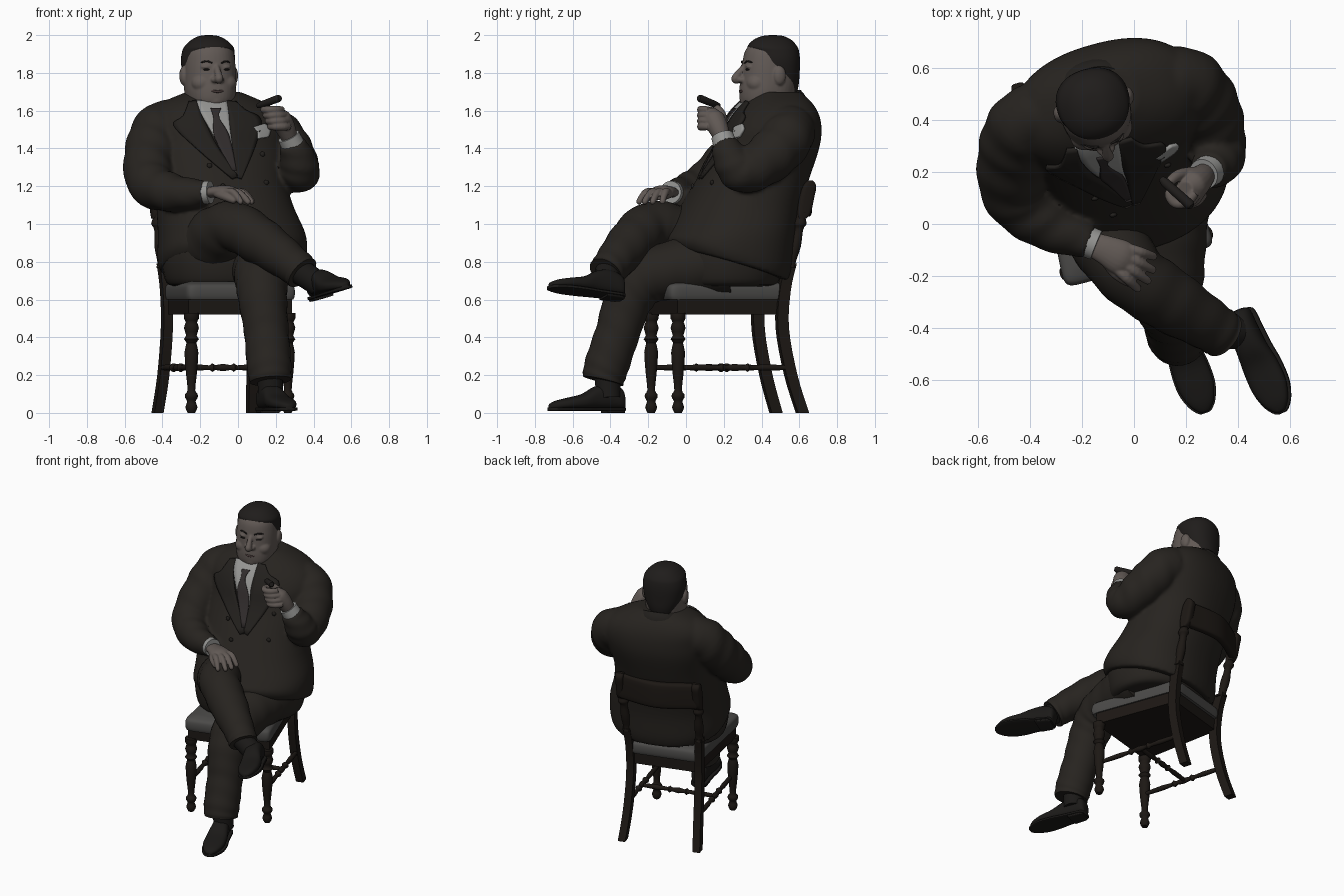
import bpy, bmesh, math
from math import sin, cos, pi
from mathutils import Vector, Matrix
from mathutils.bvhtree import BVHTree
YAW = math.radians(15.6)
U, B, Z = Vector((cos(YAW), sin(YAW), 0)), Vector((-sin(YAW), cos(YAW), 0)), Vector((0, 0, 1))  # side, back, up

def mat(name, *rgb):
    m = bpy.data.materials.new(name)
    m.diffuse_color = (*rgb, 1)
    return m
SUIT, LAPEL = mat("suit", .02, .017, .014), mat("lapel", .016, .014, .012)
SKIN, LIP = mat("skin", .12, .10, .09), mat("lip", .06, .04, .038)
WHITE, TIE = mat("shirt", .3, .3, .29), mat("tie", .03, .025, .025)
HAIR, WOOD = mat("hair", .014, .012, .011), mat("wood", .012, .009, .007)
CLOTH, LEATHER = mat("upholstery", .07, .068, .065), mat("leather", .011, .010, .009)

def finish(name, bm, m):
    bmesh.ops.recalc_face_normals(bm, faces=bm.faces)
    me = bpy.data.meshes.new(name)
    bm.to_mesh(me)
    ob = bpy.data.objects.new(name, me)
    me.materials.append(m)
    bpy.context.collection.objects.link(ob)
    return ob

def loft(name, rings, m, closed=True):
    bm = bmesh.new()
    vs = [[bm.verts.new(p) for p in r] for r in rings]
    for a, b in zip(vs, vs[1:]):
        for i in range(0 if closed else 1, len(a)):
            bm.faces.new((a[i-1], a[i], b[i], b[i-1]))
    for cap in (vs[0], vs[-1]) if closed else ():
        bm.faces.new(cap)
    return finish(name, bm, m)

def spline(P, k):
    out = []
    for i in range(len(P) - 1):
        quad = P[max(i - 1, 0)], P[i], P[i + 1], P[min(i + 2, len(P) - 1)]
        for t in [j / k for j in range(k)]:
            out.append([.5 * (2*q + (r-p)*t + (2*p-5*q+4*r-s)*t*t + (3*q-p-3*r+s)*t**3) for p, q, r, s in zip(*quad)])
    return out + [list(P[-1])]

def section(n, p):
    f = lambda c: math.copysign(abs(c) ** (2 / p), c)
    return [(f(cos(t)), f(sin(t))) for t in [2*pi*(i+.5)/n for i in range(n)]]

# horizontal sections (x, y, z, half width, half depth, tilt) turned with the sitter
def stack(name, rows, m, k=5, n=40, p=2.2, taper=0):
    rows = [tuple(r) + (0,) * (6 - len(r)) for r in rows]
    return loft(name, [[Vector((x, y, z + tl*v)) + U*a*u*(1 - taper*v) + B*b*v for u, v in section(n, p)]
                       for x, y, z, a, b, tl in spline(rows, k)], m)

# round sections perpendicular to a path (x, y, z, radius)
def limb(name, pts, m, k=8, n=20, fold=0, su=1, sv=1, p=2):
    rows = spline(pts, k)
    P = [Vector(r[:3]) for r in rows]
    side, rings = None, []
    for i, c in enumerate(P):
        t = (P[min(i+1, len(P)-1)] - P[max(i-1, 0)]).normalized()
        side = side or (t.cross(Z) if abs(t.z) < .95 else U)
        side = (side - t*side.dot(t)).normalized()
        rad = [rows[i][3] * (1 + fold*sin(i*1.25 + 2.5*sin(2*pi*j/n))) for j in range(n)]
        rings.append([c + side*u*su*r + side.cross(t)*v*sv*r for (u, v), r in zip(section(n, p), rad)])
    return loft(name, rings, m)

def blob(name, loc, size, m):
    bm = bmesh.new()
    M = Matrix.Translation(loc) @ Matrix.Rotation(YAW, 4, 'Z') @ Matrix.Diagonal((*size, 1))
    bmesh.ops.create_uvsphere(bm, u_segments=20, v_segments=14, radius=1, matrix=M)
    return finish(name, bm, m)

# melt overlapping parts into one smooth skin
def fuse(name, obs, voxel, smooth):
    ob, m = obs[0], obs[0].data.materials[0]
    with bpy.context.temp_override(active_object=ob, object=ob, selected_objects=obs, selected_editable_objects=obs):
        bpy.ops.object.join()
    ob.name = name
    rm = ob.modifiers.new("melt", 'REMESH')
    rm.mode, rm.voxel_size = 'VOXEL', voxel
    ob.modifiers.new("soften", 'SMOOTH').iterations = smooth
    ob.data = bpy.data.meshes.new_from_object(ob.evaluated_get(bpy.context.evaluated_depsgraph_get()))
    ob.modifiers.clear()
    ob.data.materials.clear()
    ob.data.materials.append(m)
    return ob

# chair, in its own frame
def C(x, y, z, *rest):
    return (*(Vector((.01, -.118, z)) + U*x + B*y), *rest)
TURN = [(0, .02), (.03, .032), (.06, .022), (.08, .033), (.1, .033), (.12, .02), (.2, .028), (.32, .037),
        (.37, .026), (.39, .04), (.41, .028), (.45, .04), (.48, .03), (.5, .04), (.53, .04)]
SPINDLE = [(.04, .013), (.25, .017), (.36, .012), (.39, .023), (.42, .013), (.5, .02), (.58, .013), (.61, .023), (.64, .012), (.75, .017), (.96, .013)]
for s, tag in ((-1, "left"), (1, "right")):
    stack("front_leg_" + tag, [C(s*.265, .005, z, r, r) for z, r in TURN], WOOD, 2, 20, 2)
    stack("back_leg_" + tag, [C(s*w, y, z, .026, .031) for w, y, z in
          ((.26, .69, 0), (.245, .63, .2), (.238, .585, .45), (.24, .595, .65), (.25, .625, .79))], WOOD, 4, 4, 20)
    stack("back_post_" + tag, [C(s*w, y, z, r, r) for w, y, z, r in ((.25, .62, .77, .036), (.252, .63, .8, .025),
          (.256, .65, .88, .031), (.26, .67, .97, .023), (.262, .675, 1, .036), (.263, .68, 1.03, .026), (.265, .69, 1.06, .03))], WOOD, 3, 16, 2)
    stack("back_cap_" + tag, [C(s*.266, y, z, .028, b) for y, z, b in
          ((.685, 1.03, .02), (.695, 1.06, .036), (.71, 1.14, .04), (.725, 1.2, .036), (.73, 1.23, .012))], WOOD, 4, 16, 4)
    limb("side_stretcher_" + tag, [C(s*.255, y*.64, .24, r) for y, r in SPINDLE], WOOD, 2, 12)
limb("cross_stretcher", [C((x-.5)*.54, .33, .24, r) for x, r in SPINDLE], WOOD, 2, 12)
limb("crest_rail", [C(x, y, 1.13, .09) for x, y in ((-.26, .71), (0, .775), (.26, .71))], WOOD, 8, 16, su=.3, p=5)
stack("seat_frame", [C(0, .295, z, .268, .31) for z in (.52, .61)], WOOD, 1, 4, 20, .1)
stack("seat", [C(0, .285, z, .275*w, .335*w) for z, w in ((.6, .98), (.62, 1), (.655, 1), (.68, .96), (.695, .8))], CLOTH, 3, 64, 16, .1)

# trousers
stack("pelvis", [(-.04, .2, z, a, a-.06) for z, a in ((.67, .28), (.69, .34), (.8, .365), (.9, .36))], SUIT, 4)
limb("crossed_leg", [(-.2, .2, .84, .19), (-.12, 0, .92, .17), (-.02, -.18, .985, .135), (.13, -.29, .9, .125),
     (.29, -.39, .785, .1), (.34, -.425, .74, .095)], SUIT, n=28, fold=.02)
limb("standing_leg", [(.13, .22, .8, .18), (.125, 0, .77, .16), (.125, -.2, .72, .145), (.13, -.3, .61, .13),
     (.15, -.36, .43, .118), (.165, -.42, .25, .118), (.172, -.44, .17, .11)], SUIT, n=28, fold=.015)
limb("crossed_ankle", [(.32, -.41, .755, .07), (.43, -.42, .68, .065)], LEATHER, 2)
limb("standing_ankle", [(.165, -.42, .25, .07), (.175, -.41, .08, .065)], LEATHER, 2)

# shoes
def shoe(name, heel, toe, up):
    d = Vector(toe) - Vector(heel)
    side = d.cross(Vector(up)).normalized()
    at = lambda u, t, h: Vector(heel) + side*u + d*t + side.cross(d.normalized())*h
    prof = spline(((0, .03, .09), (.04, .048, .13), (.2, .054, .155), (.38, .06, .14), (.55, .07, .1),
                   (.75, .07, .08), (.9, .05, .065), (.98, .025, .05), (1, .01, .04)), 4)
    loft(name + "_upper", [[at(w*u, t, .02 + (h-.02)*(v+1)/2) for u, v in section(24, 2.6)] for t, w, h in prof], LEATHER)
    loft(name + "_sole", [[at((w+.006)*u, t*1.01, .02 + .009*v) for u, v in section(16, 8)] for t, w, h in prof], LEATHER)
    loft(name + "_heel", [[at(w*u, t, .012 + .012*v) for u, v in section(16, 8)] for t, w in ((.01, .035), (.06, .052), (.26, .056))], LEATHER)
shoe("standing_shoe", (.135, -.33, 0), (.275, -.725, 0), (0, 0, 1))
shoe("crossed_shoe", (.415, -.335, .595), (.575, -.725, .645), (-.3, .1, 1))

# jacket
body = stack("body", [(-.03, .22, .78, .38, .31, -.09), (-.03, .22, .84, .395, .33, -.08), (-.035, .24, .95, .388, .325, -.02),
    (-.07, .29, 1.1, .36, .305), (-.09, .36, 1.25, .34, .285), (-.10, .43, 1.4, .355, .26), (-.10, .455, 1.5, .365, .245),
    (-.115, .47, 1.58, .345, .215), (-.13, .48, 1.645, .27, .17), (-.13, .49, 1.7, .14, .11)], SUIT, 6, 56, 2.3)
tree = BVHTree.FromPolygons([v.co for v in body.data.vertices], [p.vertices for p in body.data.polygons])
resting = limb("resting_sleeve", [(-.28, .44, 1.55, .1), (-.405, .4, 1.515, .135), (-.46, .29, 1.38, .14), (-.465, .12, 1.22, .123),
     (-.34, .0, 1.165, .1), (-.17, -.07, 1.165, .066)], SUIT, n=28, fold=.03)
raised = limb("raised_sleeve", [(.08, .53, 1.53, .1), (.19, .55, 1.48, .135), (.275, .45, 1.36, .135), (.32, .31, 1.275, .113),
     (.32, .245, 1.33, .1), (.285, .205, 1.43, .07)], SUIT, n=28, fold=.03)
jacket = fuse("jacket", [body, resting, raised], .012, 5)

# cloth panels laid on the chest between two (x, z) edges
def on_chest(x, z, off):
    hit = tree.ray_cast(Vector((x, -2, z)), Vector((0, 1, 0)))[0] or tree.find_nearest(Vector((x, .3, z)))[0]
    return hit - Vector((0, off, 0))
def patch(name, left, right, off, m):
    rows = [[on_chest(a[0]+(b[0]-a[0])*i/6, a[1]+(b[1]-a[1])*i/6, off) for i in range(7)]
            for a, b in zip(spline(left, 4), spline(right, 4))]
    mod = loft(name, rows, m, False).modifiers.new("thickness", 'SOLIDIFY')
    mod.thickness, mod.offset = .014, 0
patch("shirt_front", [(-.23, 1.65), (-.2, 1.59), (-.12, 1.45), (-.02, 1.27)], [(-.05, 1.65), (-.04, 1.59), (-.03, 1.45), (-.01, 1.27)], .003, WHITE)
patch("tie", [(-.145, 1.61), (-.13, 1.56), (-.125, 1.46), (-.03, 1.28)], [(-.09, 1.61), (-.1, 1.56), (-.045, 1.46), (-.01, 1.28)], .012, TIE)
patch("lapel_left", [(-.26, 1.645), (-.29, 1.57), (-.34, 1.52), (-.22, 1.4), (-.03, 1.24)],
      [(-.22, 1.65), (-.2, 1.59), (-.17, 1.53), (-.11, 1.41), (0, 1.25)], .01, LAPEL)
patch("lapel_right", [(-.06, 1.65), (-.05, 1.59), (-.045, 1.53), (-.03, 1.41), (-.01, 1.25)],
      [(-.01, 1.645), (.04, 1.6), (.12, 1.55), (.09, 1.41), (.02, 1.24)], .01, LAPEL)
patch("pocket_square", [(.08, 1.51), (.1, 1.48), (.1, 1.45)], [(.14, 1.53), (.17, 1.5), (.16, 1.46)], .01, WHITE)
for i, (x, z) in enumerate(((-.15, 1.31), (.13, 1.37), (-.08, 1.2), (.15, 1.22))):
    blob(f"button_{i}", on_chest(x, z, .004), (.014, .009, .014), LAPEL)
stack("shirt_collar", [(-.14, .445, z, a, a+.012, .03) for z, a in ((1.59, .14), (1.65, .135), (1.67, .12))], WHITE, 3)
stack("jacket_collar", [(-.14, .475, z, a, a*.93, .05) for z, a in ((1.58, .18), (1.63, .165), (1.66, .14))], LAPEL, 3)

# head, in its own frame
def F(u, v, z, *rest):
    return (*(Vector((-.15, .44, z)) + U*u - B*v), *rest)
face = [stack("head", [F(0, s, z, a, b) for z, s, a, b in ((1.58, -.01, .11, .11), (1.64, .012, .122, .138), (1.7, .01, .134, .148),
            (1.77, 0, .137, .15), (1.85, -.005, .134, .146), (1.92, -.012, .122, .136), (1.965, -.02, .09, .1), (1.985, -.02, .04, .04))], SKIN),
        limb("nose", [F(0, v, z, r) for v, z, r in ((.13, 1.845, .01), (.15, 1.82, .015), (.18, 1.78, .021), (.184, 1.765, .022), (.165, 1.75, .012))], SKIN, 5),
        blob("chin", F(0, .1, 1.655), (.065, .058, .045), SKIN)]
for s, tag in ((-1, "left"), (1, "right")):
    face += [blob("ear", F(s*.138, -.02, 1.785), (.022, .034, .05), SKIN), blob("cheek", F(s*.065, .088, 1.745), (.058, .054, .05), SKIN),
             blob("nostril", F(s*.02, .155, 1.763), (.017, .02, .015), SKIN), blob("eyelid", F(s*.052, .124, 1.832), (.03, .02, .012), SKIN)]
    blob("eye_" + tag, F(s*.052, .131, 1.818), (.02, .013, .006), HAIR)
    limb("brow_" + tag, [F(s*.025, .142, 1.852, .004), F(s*.055, .133, 1.862, .005), F(s*.088, .105, 1.85, .003)], HAIR, 4, 8)
fuse("head", face, .006, 4)
limb("mouth", [F(u, v, z, r) for u, v, z, r in ((-.055, .128, 1.722, .003), (-.03, .15, 1.706, .006), (0, .157, 1.701, .007),
     (.03, .15, 1.706, .006), (.055, .128, 1.722, .003))], LIP, 4, 10)
stack("hair", [F(0, -s, z, a, b) for z, s, a, b in ((1.7, .06, .09, .09), (1.74, .05, .112, .107), (1.79, .045, .13, .115), (1.86, .036, .142, .126),
      (1.91, .028, .138, .13), (1.94, .018, .127, .13), (1.975, .018, .09, .1), (1.995, .02, .05, .055), (2.0, .02, .012, .012))], HAIR)

# hands and cigar
limb("resting_cuff", [(-.2, -.06, 1.165, .062), (-.145, -.082, 1.168, .06)], WHITE, 3)
limb("raised_cuff", [(.295, .21, 1.41, .064), (.268, .192, 1.465, .06)], WHITE, 3)
rest = [limb("palm", [(-.17, -.075, 1.165, .04), (-.11, -.1, 1.17, .05), (-.05, -.13, 1.165, .06), (-.01, -.15, 1.155, .045)], SKIN, 6, su=1.15, sv=.65),
        limb("thumb", [(-.11, -.14, 1.16, .022), (-.07, -.19, 1.145, .022), (-.02, -.225, 1.125, .018), (-.01, -.23, 1.12, .006)], SKIN, 4)]
hold = [limb("palm", [(.275, .195, 1.45, .042), (.25, .17, 1.51, .054), (.22, .145, 1.56, .058), (.2, .135, 1.6, .03)], SKIN, 6),
        limb("thumb", [(.23, .2, 1.53, .022), (.175, .19, 1.58, .022), (.14, .165, 1.615, .018), (.135, .155, 1.625, .008)], SKIN, 4)]
D, S = Vector((.85, -.52, 0)), Vector((.52, .85, 0))
for i, k in enumerate((.9, 1.05, 1, .8)):
    base, z, o = Vector((-.04, -.135, 0)) + S*(i - 1.5)*.032, 1.605 - .03*i, .012*i
    rest.append(limb("finger", [(*(base + D*d*k + S*(i-1.5)*d*.12).xy, h, r) for d, h, r in
         ((0, 1.17, .019), (.05, 1.17, .02), (.09, 1.145, .018), (.12, 1.115, .015), (.127, 1.108, .006))], SKIN, 3, 12))
    hold.append(limb("finger", [(x+o, y, z, r) for x, y, r in
         ((.235, .12, .018), (.205, .088, .021), (.16, .08, .02), (.135, .115, .018), (.15, .145, .012))], SKIN, 4, 12))
fuse("resting_hand", rest, .005, 3)
fuse("raised_hand", hold, .005, 3)
limb("cigar", [(.105, .175, 1.625, .012), (.12, .16, 1.63, .018), (.215, .075, 1.665, .02), (.222, .068, 1.668, .014)], HAIR, 1, 16)

for ob in bpy.data.objects:
    ob.select_set(True)
bpy.context.view_layer.objects.active = jacket
bpy.ops.object.shade_smooth_by_angle(angle=math.radians(45))
